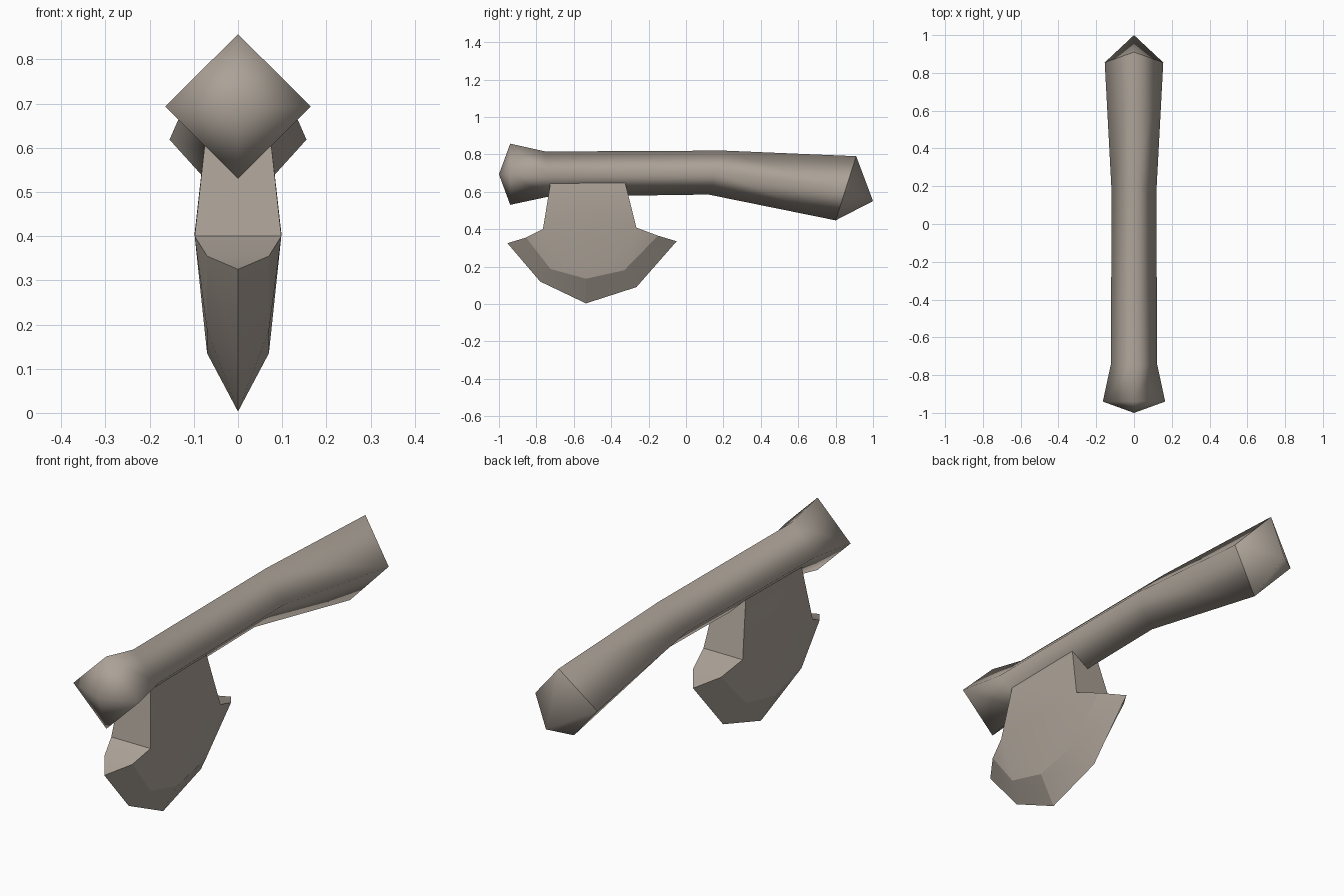
import bpy, bmesh, math

if "Cube" in bpy.data.objects:
    bpy.data.objects.remove(bpy.data.objects["Cube"])

mat = bpy.data.materials.new("warm grey stone")
mat.diffuse_color = (0.41, 0.36, 0.31, 1)
mat.use_nodes = True
mat.node_tree.nodes["Principled BSDF"].inputs["Base Color"].default_value = mat.diffuse_color


def finish(bm, name):
    bmesh.ops.recalc_face_normals(bm, faces=bm.faces)
    me = bpy.data.meshes.new(name)
    bm.to_mesh(me)
    bm.free()
    me.materials.append(mat)
    ob = bpy.data.objects.new(name, me)
    bpy.context.collection.objects.link(ob)
    return ob


# Handle: diamond cross-sections lofted along y, closed by a point at each end
# each section: top (y, z), bottom (y, z), half width
sections = [
    ((-0.94, 0.857), (-0.94, 0.53), 0.165),
    ((-0.75, 0.815), (-0.74, 0.573), 0.123),
    ((0.20, 0.82), (0.12, 0.585), 0.118),
    ((0.91, 0.79), (0.80, 0.447), 0.155),
]
bm = bmesh.new()
rings = []
for (ty, tz), (by, bz), w in sections:
    my, mz = (ty + by) / 2, (tz + bz) / 2
    rings.append([bm.verts.new(p) for p in
                  ((0, ty, tz), (w, my, mz), (0, by, bz), (-w, my, mz))])
front_tip = bm.verts.new((0, -1, 0.693))
back_tip = bm.verts.new((0, 1, 0.55))
for i in range(4):
    j = (i + 1) % 4
    for a, b in zip(rings, rings[1:]):
        bm.faces.new((a[i], a[j], b[j], b[i]))
    bm.faces.new((rings[0][j], rings[0][i], front_tip))
    bm.faces.new((rings[-1][i], rings[-1][j], back_tip))
for f in bm.faces:
    f.smooth = True
# crisp edge around the butt of the handle
for i in range(4):
    bm.edges.get((rings[-1][i], rings[-1][(i + 1) % 4])).smooth = False
finish(bm, "handle")

# Axe head: two cheeks meeting at a cutting edge on x = 0
cheek = [(0.071, -0.725, 0.645), (0.071, -0.325, 0.648),    # neck top
         (0.098, -0.765, 0.40), (0.098, -0.265, 0.408),     # neck base
         (0.07, -0.855, 0.355), (0.07, -0.725, 0.187),      # bevel line
         (0.07, -0.535, 0.135), (0.07, -0.33, 0.18), (0.07, -0.15, 0.365)]
cutting = [(-0.955, 0.325), (-0.78, 0.12), (-0.535, 0.003), (-0.265, 0.09), (-0.05, 0.335)]
bm = bmesh.new()
edge = [bm.verts.new((0, y, z)) for y, z in cutting]
sides = []
for s in (1, -1):
    v = [bm.verts.new((s * x, y, z)) for x, y, z in cheek]
    sides.append(v)
    for ids in ((0, 1, 3, 2), (2, 4, 5), (2, 5, 6), (2, 6, 3), (3, 6, 7), (3, 7, 8)):
        bm.faces.new([v[i] for i in ids])
    for k in range(4):
        bm.faces.new((v[4 + k], v[5 + k], edge[k + 1], edge[k]))
r, l = sides
bm.faces.new((r[0], r[1], l[1], l[0]))
for top, base, horn, tip in ((0, 2, 4, 0), (1, 3, 8, 4)):
    bm.faces.new((r[top], r[base], l[base], l[top]))
    bm.faces.new((r[base], r[horn], l[horn], l[base]))
    bm.faces.new((r[horn], edge[tip], l[horn]))
ob = finish(bm, "axe_head")
bpy.context.view_layer.objects.active = ob
ob.select_set(True)
bpy.ops.object.shade_smooth_by_angle(angle=math.radians(18))
